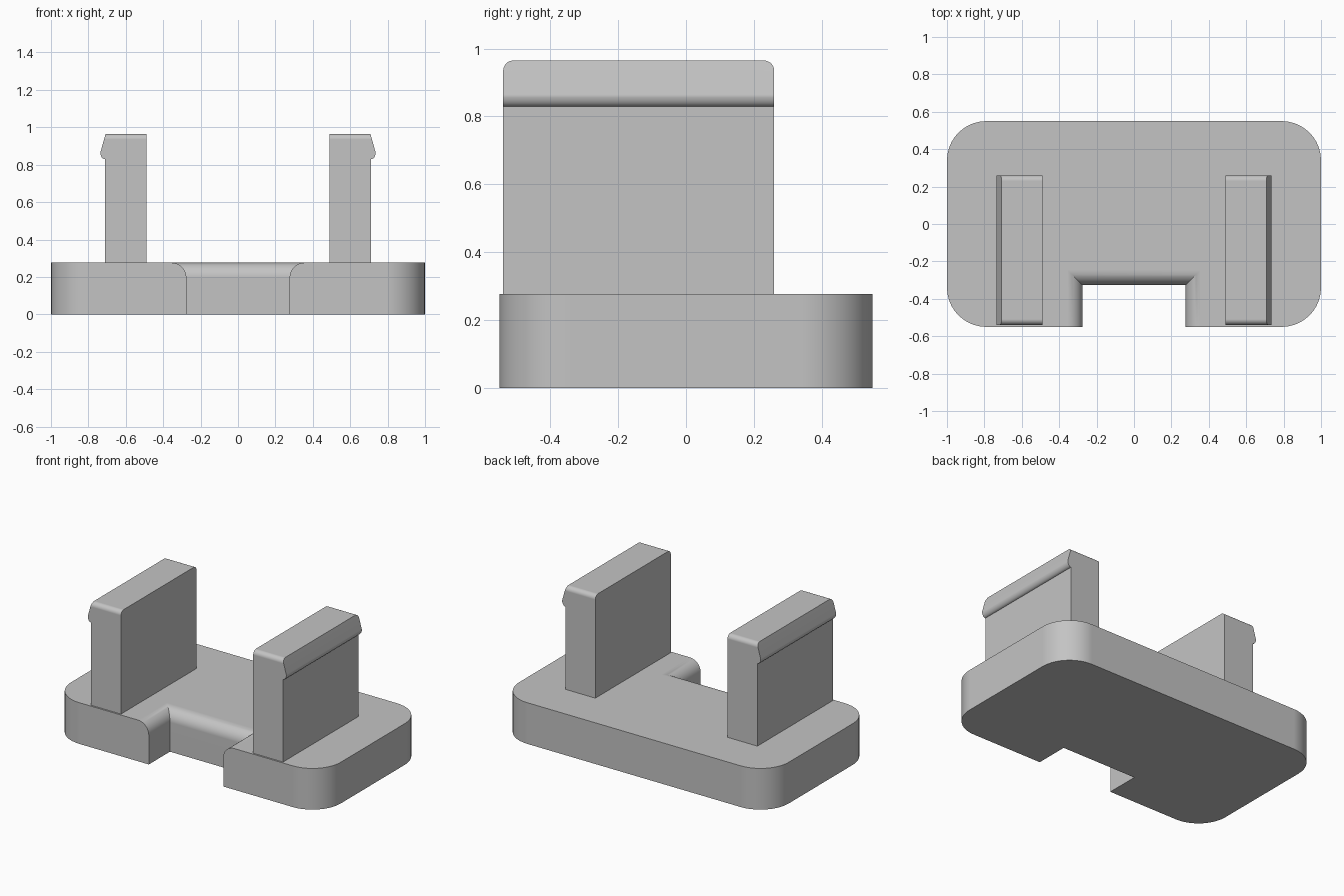
import bpy
import bmesh
from math import sin, cos, pi, sqrt, radians

cube = bpy.data.objects.get("Cube")
if cube:
    bpy.data.objects.remove(cube, do_unlink=True)

grey = bpy.data.materials.new("light grey plastic")
grey.use_nodes = True
grey.diffuse_color = (0.55, 0.55, 0.55, 1)
grey.node_tree.nodes["Principled BSDF"].inputs["Base Color"].default_value = grey.diffuse_color


def loft(name, rings):
    """Skin a stack of closed rings and cap both ends."""
    bm = bmesh.new()
    loops = [[bm.verts.new(p) for p in ring] for ring in rings]
    for low, high in zip(loops, loops[1:]):
        for i in range(len(low)):
            j = (i + 1) % len(low)
            bm.faces.new((low[i], low[j], high[j], high[i]))
    bm.faces.new(loops[0][::-1])
    bm.faces.new(loops[-1])
    bmesh.ops.recalc_face_normals(bm, faces=bm.faces)
    mesh = bpy.data.meshes.new(name)
    bm.to_mesh(mesh)
    bm.free()
    mesh.materials.append(grey)
    obj = bpy.data.objects.new(name, mesh)
    bpy.context.collection.objects.link(obj)
    bpy.ops.object.select_all(action="DESELECT")
    obj.select_set(True)
    bpy.context.view_layer.objects.active = obj
    bpy.ops.object.shade_smooth_by_angle(angle=radians(30))
    obj.modifiers.new("flat face shading", "WEIGHTED_NORMAL").keep_sharp = True
    return obj


# Base plate: rounded rectangle whose front notch flares out towards the top
HALF_X, HALF_Y, THICK, CORNER = 1.0, 0.55, 0.276, 0.21
NOTCH_X, NOTCH_Y, FLARE = 0.276, -0.326, 0.08
STEPS = 10


def base_outline(z, grow):
    pts = []
    for k, (sx, sy) in enumerate([(1, -1), (1, 1), (-1, 1), (-1, -1)]):
        for i in range(STEPS + 1):
            a = (k - 1 + i / STEPS) * pi / 2
            pts.append((sx * (HALF_X - CORNER) + CORNER * cos(a),
                        sy * (HALF_Y - CORNER) + CORNER * sin(a), z))
    x, y = NOTCH_X + grow, NOTCH_Y + grow
    return pts + [(-x, -HALF_Y, z), (-x, y, z), (x, y, z), (x, -HALF_Y, z)]


rings = [base_outline(0, 0)]
for i in range(STEPS + 1):
    a = i / STEPS * pi / 2
    rings.append(base_outline(THICK - FLARE + FLARE * sin(a), FLARE * (1 - cos(a))))
loft("base_plate", rings)

# Snap clips: upright blades with an outward hook and rounded top ends
TOP, INNER, OUTER, HOOK = 0.965, 0.49, 0.711, 0.736
FRONT, BACK, ROUND = -0.539, 0.26, 0.03
HOOK_LOW, HOOK_HIGH = 0.829, 0.865


def clip_section(y, drop, side):
    z = TOP - drop
    x = OUTER - 0.003 + (HOOK - OUTER + 0.003) * drop / (TOP - HOOK_HIGH)
    pts = [(INNER, THICK - 0.02), (OUTER, THICK - 0.02), (OUTER, HOOK_LOW)]
    for i in range(1, 7):
        a = i / 6 * pi / 2
        pts.append((OUTER + (HOOK - OUTER) * sin(a),
                    HOOK_HIGH - (HOOK_HIGH - HOOK_LOW) * cos(a)))
    pts += [(x, z), (INNER, z)]
    return [(side * px, y, pz) for px, pz in pts]


def round_drop(t):
    return ROUND - sqrt(max(0, ROUND ** 2 - (ROUND - t) ** 2))


offsets = [ROUND * (1 - cos(i / 8 * pi / 2)) for i in range(9)]
stations = [(FRONT + t, round_drop(t)) for t in offsets]
stations += [(BACK - t, round_drop(t)) for t in reversed(offsets)]
for name, side in (("left_clip", 1), ("right_clip", -1)):
    loft(name, [clip_section(y, drop, side) for y, drop in stations])
